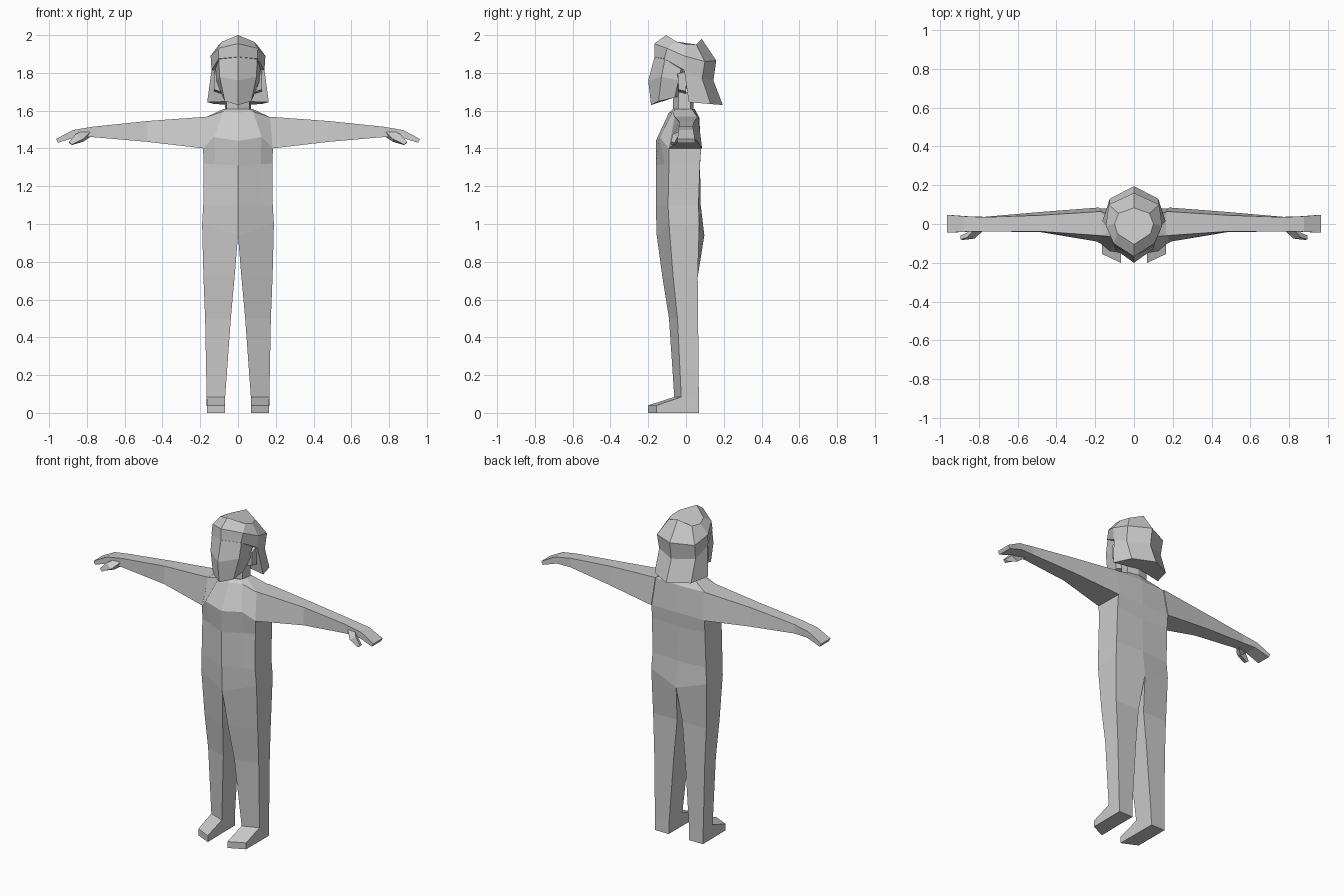
import bpy, bmesh

grey = bpy.data.materials.new("light grey")
grey.diffuse_color = (0.6, 0.6, 0.6, 1)


def loft(name, rings, mirror=False):
    """Skin a stack of point loops, close both ends, optionally mirror across x."""
    bm = bmesh.new()
    loops = [[bm.verts.new(p) for p in ring] for ring in rings]
    n = len(rings[0])
    for a, b in zip(loops, loops[1:]):
        for i in range(n):
            j = (i + 1) % n
            bm.faces.new((a[i], a[j], b[j], b[i]))
    bm.faces.new(loops[0][::-1])
    bm.faces.new(loops[-1])
    bmesh.ops.recalc_face_normals(bm, faces=bm.faces)
    mesh = bpy.data.meshes.new(name)
    bm.to_mesh(mesh)
    bm.free()
    mesh.materials.append(grey)
    obj = bpy.data.objects.new(name, mesh)
    bpy.context.collection.objects.link(obj)
    if mirror:
        obj.modifiers.new("mirror", 'MIRROR').use_mirror_merge = False
    return obj


def full(half):
    """Half loop from front centre to back centre -> symmetric closed loop."""
    return half + [(-x, y, z) for x, y, z in half[-2:0:-1]]


# Torso: hips and waist from simple ridge-fronted sections, then chest and shoulders
torso = []
for zc, zs, yf, x, ysf, ysb, yb in [
        (0.94, 1.00, -0.155, 0.190, -0.090, 0.070, 0.097),
        (1.10, 1.10, -0.160, 0.184, -0.095, 0.066, 0.078),
        (1.31, 1.32, -0.160, 0.182, -0.090, 0.074, 0.074)]:
    mid = (x * 0.66, yf + (ysf - yf) * 0.66, zc + (zs - zc) * 0.66)
    torso.append(full([(0, yf, zc), mid, (x, ysf, zs), (x, ysb, zs), (0, yb, zc)]))
torso.append(full([(0, -0.16, 1.44), (0.125, -0.14, 1.46), (0.185, -0.09, 1.40),
                   (0.182, 0.08, 1.40), (0, 0.08, 1.40)]))
torso.append(full([(0, -0.09, 1.59), (0.08, -0.07, 1.595), (0.17, -0.06, 1.565),
                   (0.17, 0.06, 1.565), (0, 0.07, 1.565)]))
torso.append(full([(0, -0.07, 1.61), (0.055, -0.05, 1.61), (0.075, -0.02, 1.61),
                   (0.075, 0.03, 1.61), (0, 0.045, 1.61)]))
loft("torso", torso)

# Neck
loft("neck", [full([(0, -0.068, z), (0.06, -0.04, z), (0.07, 0.025, z), (0, 0.04, z)])
              for z in (1.60, 1.70)])

# Legs: inner front, outer front, outer back, inner back
legs = [[(0, -0.155, 0.94), (0.19, -0.09, 1.0), (0.19, 0.07, 1.0), (0, 0.097, 0.94)]]
for z, xi, xo, yi, yo, yb in [(0.72, 0.018, 0.183, -0.125, -0.068, 0.062),
                              (0.50, 0.038, 0.174, -0.090, -0.045, 0.064),
                              (0.085, 0.068, 0.166, -0.062, -0.025, 0.068),
                              (0.0, 0.070, 0.165, -0.062, -0.025, 0.070)]:
    legs.append([(xi, yi, z), (xo, yo, z), (xo, yb, z), (xi, yb, z)])
loft("leg", legs, True)

# Feet: wedge running from the ankle to slanted toes
loft("foot", [
    [(0.068, -0.06, 0.085), (0.166, -0.024, 0.085), (0.165, -0.024, 0), (0.07, -0.06, 0)],
    [(0.068, -0.20, 0.04), (0.164, -0.155, 0.04), (0.164, -0.155, 0), (0.068, -0.20, 0)]], True)

# Arms and hands: front top, back top, back bottom, front bottom
arm = []
for xt, zt, xb, zb, yft, ybt, ybb, yfb in [
        (0.165, 1.568, 0.180, 1.400, -0.060, 0.065, 0.085, -0.092),
        (0.480, 1.545, 0.480, 1.435, -0.038, 0.045, 0.062, -0.042),
        (0.770, 1.515, 0.770, 1.460, -0.038, 0.035, 0.037, -0.038),
        (0.875, 1.497, 0.860, 1.460, -0.040, 0.040, 0.040, -0.040),
        (0.963, 1.450, 0.953, 1.430, -0.045, 0.047, 0.047, -0.045)]:
    arm.append([(xt, yft, zt), (xt, ybt, zt), (xb, ybb, zb), (xb, yfb, zb)])
loft("arm_and_hand", arm, True)

# Thumbs
loft("thumb", [
    [(0.78, -0.036, 1.49), (0.78, -0.01, 1.462), (0.83, -0.01, 1.462), (0.83, -0.036, 1.49)],
    [(0.82, -0.075, 1.45), (0.82, -0.045, 1.435), (0.86, -0.045, 1.46), (0.86, -0.07, 1.475)],
    [(0.88, -0.082, 1.42), (0.88, -0.06, 1.418), (0.895, -0.06, 1.43), (0.895, -0.08, 1.435)]],
    True)

# Face: chin, cheeks, brow
loft("face", [
    full([(0, -0.185, 1.63), (0.07, -0.145, 1.65), (0.08, -0.06, 1.67), (0, -0.02, 1.68)]),
    full([(0, -0.20, 1.76), (0.098, -0.13, 1.78), (0.115, -0.04, 1.76), (0, 0.03, 1.76)]),
    full([(0, -0.165, 1.89), (0.102, -0.11, 1.88), (0.12, -0.02, 1.85), (0, 0.05, 1.86)])])

# Ears
loft("ear", [[(x, -0.055 + d, 1.795), (x, 0.005, 1.81), (x, 0.0, 1.69 + d), (x, -0.04, 1.70 + d)]
             for x, d in ((0.09, 0), (0.126, 0.012))], True)

# Hair cap: fringe, widest band, crown
loft("hair_cap", [
    full([(0, -0.168, 1.885), (0.102, -0.115, 1.875), (0.14, -0.01, 1.815),
          (0.125, 0.085, 1.77), (0, 0.145, 1.76)]),
    full([(0, -0.168, 1.955), (0.105, -0.10, 1.93), (0.145, -0.01, 1.89),
          (0.13, 0.10, 1.86), (0, 0.16, 1.865)]),
    full([(0, -0.105, 2.0), (0.085, -0.05, 1.965), (0.10, 0.0, 1.95),
          (0.08, 0.055, 1.95), (0, 0.083, 1.98)])])

# Hair back: flares out to the hem
loft("hair_back", [
    full([(0, 0.02, 1.82), (0.14, -0.01, 1.815), (0.125, 0.085, 1.77), (0, 0.145, 1.76)]),
    full([(0, 0.045, 1.65), (0.163, 0.015, 1.645), (0.125, 0.13, 1.635), (0, 0.195, 1.63)])])
